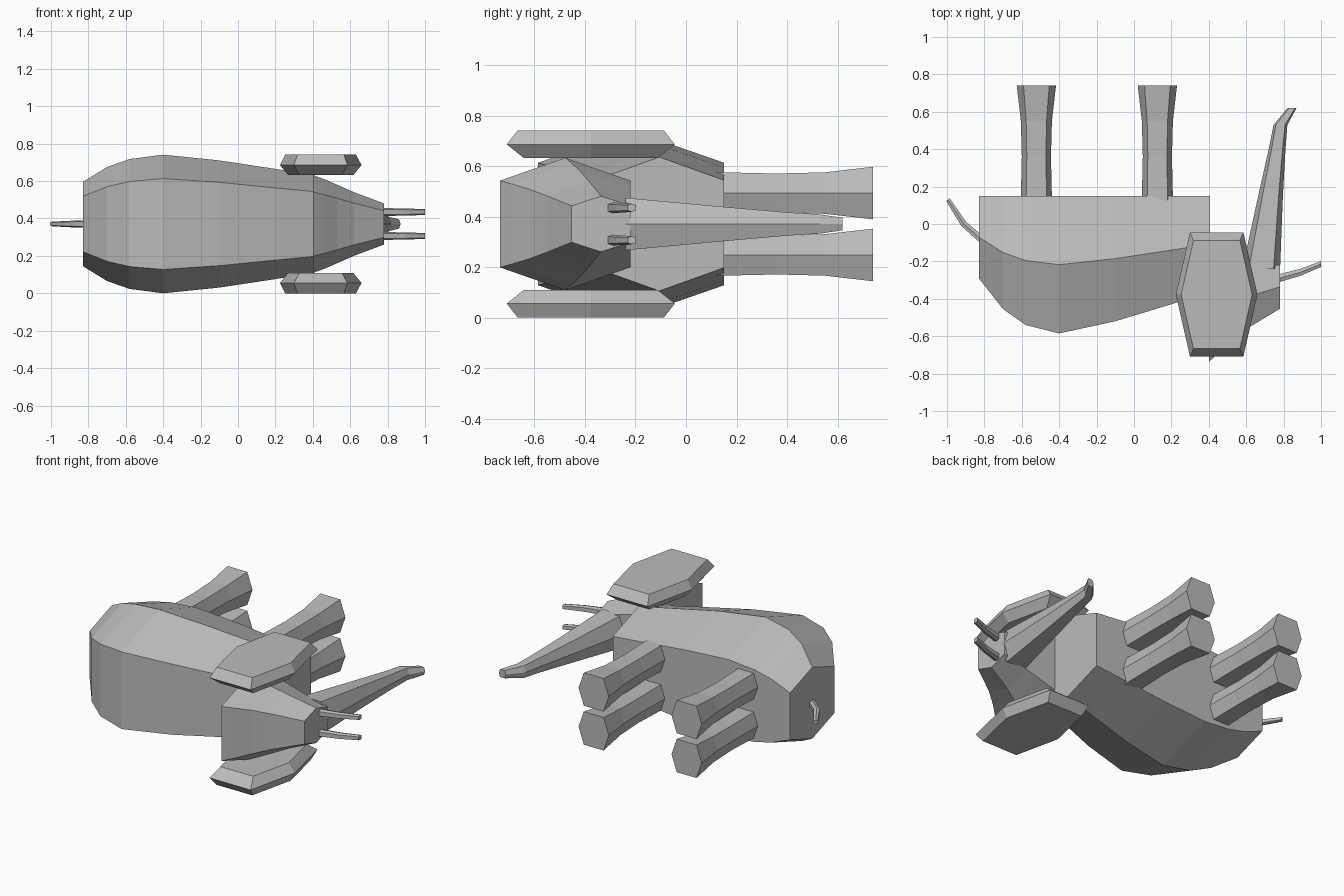
import bpy, bmesh
from mathutils import Vector

if "Cube" in bpy.data.objects:
    bpy.data.objects.remove(bpy.data.objects["Cube"])

CZ = 0.3705                      # centre plane of the animal, which lies on its side
X, Y, Z = Vector((1, 0, 0)), Vector((0, 1, 0)), Vector((0, 0, 1))
HEX = [(1, 0), (.655, .99), (-.655, .99), (-1, 0), (-.655, -.99), (.655, -.99)]

grey = bpy.data.materials.new("grey")
grey.diffuse_color = (0.5, 0.5, 0.5, 1)
grey.use_nodes = True
grey.node_tree.nodes["Principled BSDF"].inputs["Base Color"].default_value = grey.diffuse_color


def loft(name, u, v, sections):
    """Six-sided skin through sections (centre, half size to corners along u, half size along v)."""
    bm = bmesh.new()
    rings = [[bm.verts.new(Vector(c) + u * a * su + v * b * sv) for a, b in HEX]
             for c, su, sv in sections]
    for r, s in zip(rings, rings[1:]):
        for i in range(6):
            j = (i + 1) % 6
            bm.faces.new((r[i], r[j], s[j], s[i]))
    bm.faces.new(rings[0][::-1])
    bm.faces.new(rings[-1])
    bmesh.ops.recalc_face_normals(bm, faces=bm.faces)
    mesh = bpy.data.meshes.new(name)
    bm.to_mesh(mesh)
    bm.free()
    mesh.materials.append(grey)
    ob = bpy.data.objects.new(name, mesh)
    bpy.context.collection.objects.link(ob)
    return ob


def along_x(name, belly, rows):
    """Body shapes with a flat underside at y = belly; rows are (x, back y, half width)."""
    return loft(name, Z, Y, [((x, (belly + t) / 2, CZ), w, (belly - t) / 2 / .99)
                             for x, t, w in rows])


# body and head
along_x("body", .15, [(-.83, -.29, .225), (-.70, -.455, .305), (-.58, -.54, .347),
                      (-.40, -.585, .3705), (-.10, -.52, .34), (.23, -.42, .29),
                      (.405, -.36, .265)])
along_x("head", -.22, [(.40, -.737, .262), (.46, -.685, .24), (.53, -.62, .21),
                       (.62, -.55, .17), (.78, -.453, .11)])

# trunk
loft("trunk", X, Z, [((cx, y, CZ), w, w * 1.04) for cx, y, w in
                     [(.68, -.24, .101), (.73, .15, .066), (.765, .40, .045),
                      (.783, .53, .037), (.845, .62, .024)]])

# tail
loft("tail", Z, Vector((.8, .6, 0)), [((x, y, CZ), w, w) for x, y, w in
                                      [(-.80, -.095, .02), (-.91, 0, .017), (-.995, .13, .012)]])

for side, s in (("upper", 1), ("lower", -1)):
    # legs
    for part, x in (("front_leg", .125), ("hind_leg", -.522)):
        loft(f"{side}_{part}", X, Z, [((x, y, CZ + s * .1225), w, w) for y, w in
                                      [(.10, .084), (.36, .078), (.55, .083), (.74, .105)]])
    # ears
    loft(f"{side}_ear", X, Y, [((.442, -.377, CZ + s * h), .218 * k, .336 * k) for h, k in
                               [(.262, .80), (.315, 1), (.3705, .87)]])
    # tusks
    loft(f"{side}_tusk", Z, Y, [((x, y, CZ + s * .064), w, w) for x, y, w in
                                [(.74, -.30, .022), (.89, -.258, .019), (1.0, -.214, .016)]])
